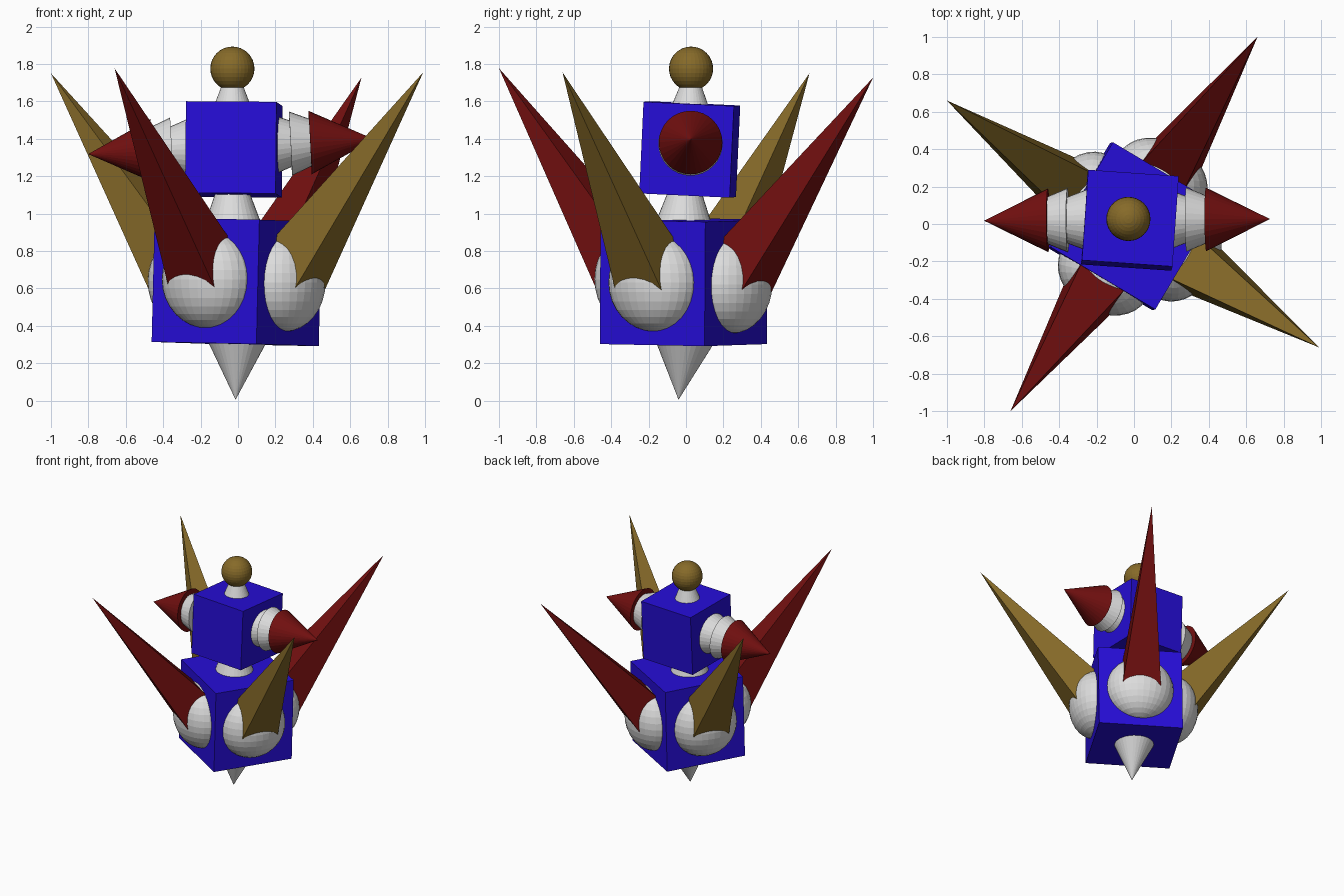
import bpy, bmesh, math
from mathutils import Vector, Matrix, Euler

if "Cube" in bpy.data.objects:
    bpy.data.objects.remove(bpy.data.objects["Cube"])


def material(name, rgb):
    m = bpy.data.materials.new(name)
    m.diffuse_color = (*rgb, 1)
    m.use_nodes = True
    m.node_tree.nodes["Principled BSDF"].inputs["Base Color"].default_value = m.diffuse_color
    return m


BLUE = material("blue", (0.019, 0.004, 0.68))
RED = material("dark red", (0.17, 0.005, 0.005))
GOLD = material("dull gold", (0.24, 0.145, 0.022))
WHITE = material("white", (0.72, 0.72, 0.72))


def finish(name, bm, mat, matrix=None):
    if matrix is not None:
        bm.transform(matrix)
    bmesh.ops.recalc_face_normals(bm, faces=bm.faces)
    me = bpy.data.meshes.new(name)
    bm.to_mesh(me)
    bm.free()
    me.materials.append(mat)
    ob = bpy.data.objects.new(name, me)
    bpy.context.collection.objects.link(ob)
    return ob


def box(name, centre, size, rot, mat):
    bm = bmesh.new()
    bmesh.ops.create_cube(bm, size=1)
    e = Euler([math.radians(a) for a in rot], 'XYZ').to_matrix().to_4x4()
    s = Matrix.Diagonal((*size, 1))
    return finish(name, bm, mat, Matrix.Translation(centre) @ e @ s)


def ball(name, centre, radii, turn, mat):
    bm = bmesh.new()
    bmesh.ops.create_uvsphere(bm, u_segments=32, v_segments=16, radius=1)
    m = Matrix.Translation(centre) @ Matrix.Rotation(turn, 4, 'Z') @ Matrix.Diagonal((*radii, 1))
    return finish(name, bm, mat, m)


def cone(name, p0, p1, r0, r1, mat):
    p0, p1 = Vector(p0), Vector(p1)
    bm = bmesh.new()
    bmesh.ops.create_cone(bm, cap_ends=True, segments=32, radius1=r0, radius2=r1,
                          depth=(p1 - p0).length)
    bmesh.ops.remove_doubles(bm, verts=bm.verts, dist=1e-5)
    rot = Vector((0, 0, 1)).rotation_difference(p1 - p0).to_matrix().to_4x4()
    return finish(name, bm, mat, Matrix.Translation((p0 + p1) / 2) @ rot)


def spike(name, base, tip, r, mat):
    # four-sided pyramid with one flat side facing up
    base, tip = Vector(base), Vector(tip)
    axis = (tip - base).normalized()
    side = axis.cross(Vector((0, 0, 1))).normalized()
    up = side.cross(axis)
    bm = bmesh.new()
    ring = []
    for k in range(4):
        a = math.radians(45 + 90 * k)
        ring.append(bm.verts.new(base + r * (math.cos(a) * side + math.sin(a) * up)))
    top = bm.verts.new(tip)
    bm.faces.new(ring)
    for k in range(4):
        bm.faces.new((ring[k], ring[(k + 1) % 4], top))
    return finish(name, bm, mat)


# Body, head and the column of cones
box("body", (-0.007, -0.012, 0.635), (0.652, 0.652, 0.665), (-1, 1, -30.8), BLUE)
box("head", (-0.022, 0.02, 1.343), (0.485, 0.485, 0.49), (-2.7, 0.4, -4), BLUE)
cone("bottom_point", (-0.005, -0.01, 0.32), (-0.013, -0.04, 0.005), 0.16, 0.0, WHITE)
cone("neck", (-0.027, -0.012, 0.95), (-0.03, -0.005, 1.13), 0.15, 0.085, WHITE)
cone("top_collar", (-0.03, 0.022, 1.56), (-0.03, 0.026, 1.69), 0.105, 0.055, WHITE)
ball("top_ball", (-0.03, 0.027, 1.775), (0.118, 0.118, 0.118), 0, GOLD)

# Bulge and spike on each body side
TIPS = [(0.99, -0.66, 1.755), (0.66, 1.0, 1.727), (-1.0, 0.66, 1.75), (-0.66, -1.0, 1.777)]
for i, tip in enumerate(TIPS):
    a = math.radians(-30.8 + 90 * i)
    d = Vector((math.cos(a), math.sin(a), 0))
    c = Vector((-0.007, -0.014, 0.635)) + 0.30 * d
    c.z -= 0.02 * (d.x + d.y) / 2
    ball(f"bulge_{i + 1}", c, (0.2, 0.262, 0.262), a, WHITE)
    spike(f"spike_{i + 1}", c, tip, 0.22, RED if i % 2 else GOLD)

# Arms: two stacked frustums and a pointed tip on each side of the head
mid = Vector((-0.037, 0.022, 1.358))
axis = Vector((1, 0.006, 0.052)).normalized()
for s, label in ((-1, "left"), (1, "right")):
    def at(t):
        return mid + axis * (s * t)
    cone(f"{label}_arm_inner", at(0.20), at(0.33), 0.17, 0.12, WHITE)
    cone(f"{label}_arm_outer", at(0.318), at(0.43), 0.172, 0.125, WHITE)
    cone(f"{label}_arm_tip", at(0.423), at(0.765), 0.17, 0.0, RED)
